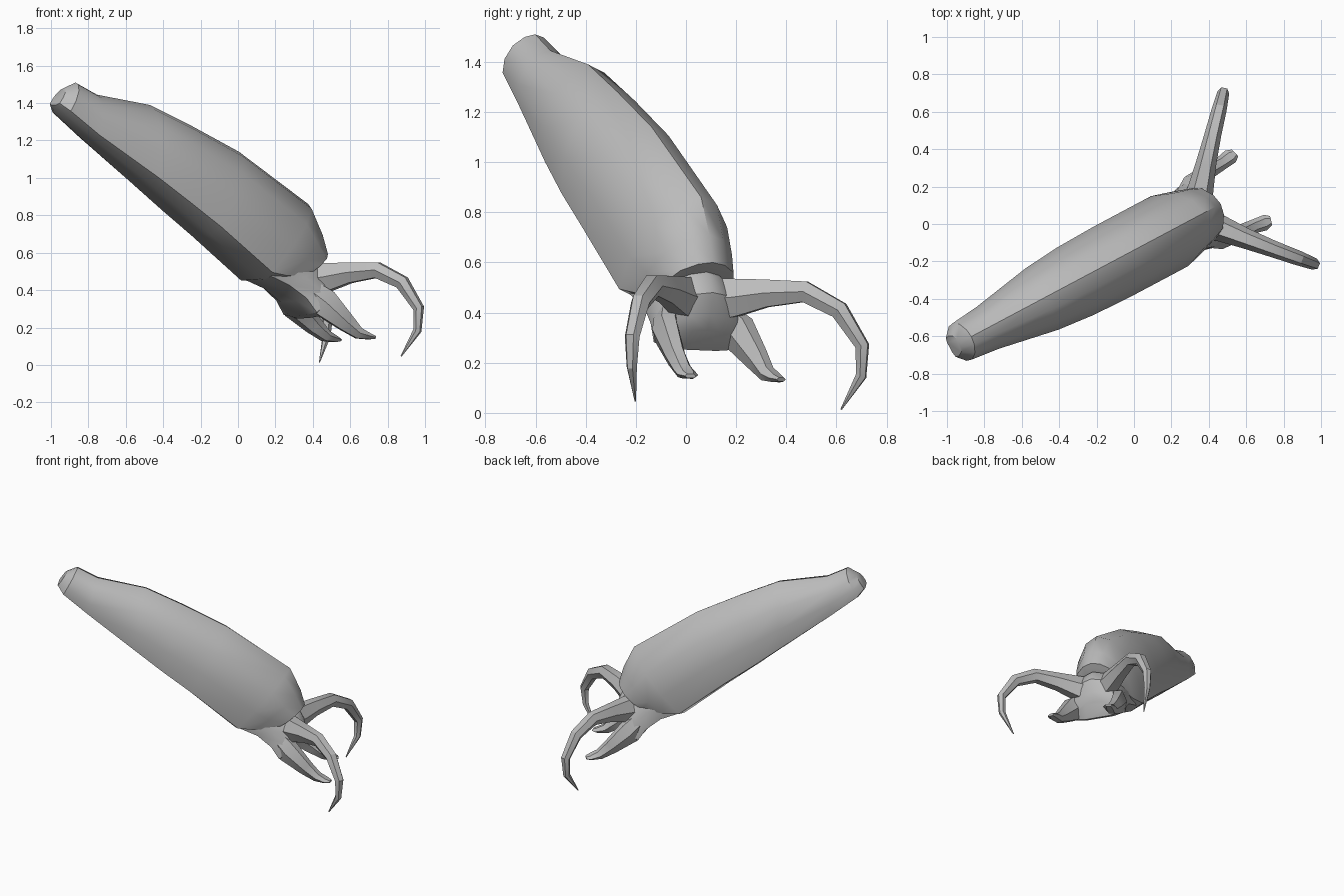
import bpy, bmesh, math
from mathutils import Vector

if "Cube" in bpy.data.objects:
    bpy.data.objects.remove(bpy.data.objects["Cube"])

# One plain grey for the whole creature
grey = bpy.data.materials.new("matte grey")
grey.use_nodes = True
COLOR = (0.5, 0.5, 0.5, 1)
grey.diffuse_color = COLOR
grey.node_tree.nodes["Principled BSDF"].inputs["Base Color"].default_value = COLOR

# Body frame: u runs along the heading, v to the side, z up, with a slight roll
HEADING = math.radians(28)
SIDE_OFFSET = -0.123
ROLL = 0.035


def place(u, v, z):
    s = v + SIDE_OFFSET
    c, n = math.cos(HEADING), math.sin(HEADING)
    return Vector((c * u - n * s, n * u + c * s, z - ROLL * v))


def loft(name, rings, smooth_angle=35):
    """Skin a list of equal-sized rings of (u, v, z) and cap both ends."""
    bm = bmesh.new()
    loops = [[bm.verts.new(place(*p)) for p in ring] for ring in rings]
    for a, b in zip(loops, loops[1:]):
        for i in range(len(a)):
            j = (i + 1) % len(a)
            bm.faces.new((a[i], a[j], b[j], b[i]))
    bm.faces.new(loops[0])
    bm.faces.new(loops[-1])
    bmesh.ops.recalc_face_normals(bm, faces=bm.faces)
    mesh = bpy.data.meshes.new(name)
    bm.to_mesh(mesh)
    bm.free()
    obj = bpy.data.objects.new(name, mesh)
    bpy.context.collection.objects.link(obj)
    mesh.materials.append(grey)
    bpy.ops.object.select_all(action="DESELECT")
    obj.select_set(True)
    bpy.context.view_layer.objects.active = obj
    bpy.ops.object.shade_smooth_by_angle(angle=math.radians(smooth_angle))


# Half cross-section: (fraction from ridge to belly, fraction of half width)
HALF = [(0, 0), (0.07, 0.4), (0.28, 0.8), (0.6, 1), (0.92, 0.94), (1, 0.5)]


def hull_ring(top_u, top_z, low_u, low_z, width):
    outline = HALF + [(f, -w) for f, w in reversed(HALF[1:])]
    return [(top_u + f * (low_u - top_u), w * width, top_z + f * (low_z - top_z))
            for f, w in outline]


def limb(name, path, side):
    """Tapered limb along (u, v, z, half width, half height) points."""
    pts = [Vector((p[0], p[1] * side, p[2])) for p in path]
    reach = pts[-1] - pts[0]
    across = Vector((reach.y, -reach.x, 0)).normalized()
    rings = []
    for i, p in enumerate(pts):
        along = pts[min(i + 1, len(pts) - 1)] - pts[max(i - 1, 0)]
        up = across.cross(along).normalized()
        w, h = path[i][3:]
        rings.append([p + across * w * math.cos(a) + up * h * math.sin(a) * 1.15
                      for a in (math.tau * k / 6 for k in range(6))])
    loft(name, rings, 30)


# Long abdomen: blunt rimmed tail, narrow neck, flat wide belly, domed front
loft("abdomen", [hull_ring(*r) for r in [
    (-1.12, 1.48, -1.18, 1.39, 0.06),
    (-1.05, 1.51, -1.14, 1.34, 0.11),
    (-0.92, 1.445, -0.97, 1.205, 0.127),
    (-0.6, 1.39, -0.64, 0.96, 0.186),
    (-0.35, 1.28, -0.47, 0.83, 0.205),
    (-0.06, 1.14, -0.29, 0.695, 0.212),
    (0.36, 0.86, 0.01, 0.455, 0.212),
    (0.43, 0.71, 0.12, 0.45, 0.185),
    (0.46, 0.60, 0.28, 0.47, 0.15),
]])

# Head wedge under the domed front
loft("head", [hull_ring(*r) for r in [
    (0.3, 0.62, 0.03, 0.455, 0.17),
    (0.43, 0.55, 0.14, 0.41, 0.165),
    (0.46, 0.48, 0.24, 0.34, 0.185),
    (0.44, 0.39, 0.3, 0.265, 0.2),
    (0.41, 0.33, 0.34, 0.25, 0.16),
]])

# Mirrored pairs: large hooked claws above, short pincers below
CLAW = [(0.33, 0.04, 0.45, 0.085, 0.09), (0.41, 0.13, 0.465, 0.068, 0.075),
        (0.49, 0.225, 0.485, 0.055, 0.055), (0.595, 0.345, 0.495, 0.045, 0.042),
        (0.69, 0.45, 0.425, 0.04, 0.036), (0.752, 0.52, 0.285, 0.032, 0.026),
        (0.745, 0.518, 0.165, 0.022, 0.02), (0.675, 0.465, 0.03, 0.003, 0.003)]
PINCER = [(0.28, 0.1, 0.41, 0.06, 0.06), (0.37, 0.165, 0.325, 0.055, 0.075),
          (0.49, 0.185, 0.22, 0.042, 0.048), (0.565, 0.19, 0.162, 0.038, 0.03),
          (0.625, 0.2, 0.145, 0.042, 0.016), (0.655, 0.205, 0.14, 0.025, 0.008)]
for label, side in (("left", 1), ("right", -1)):
    limb(label + "_claw", CLAW, side)
    limb(label + "_pincer", PINCER, side)
